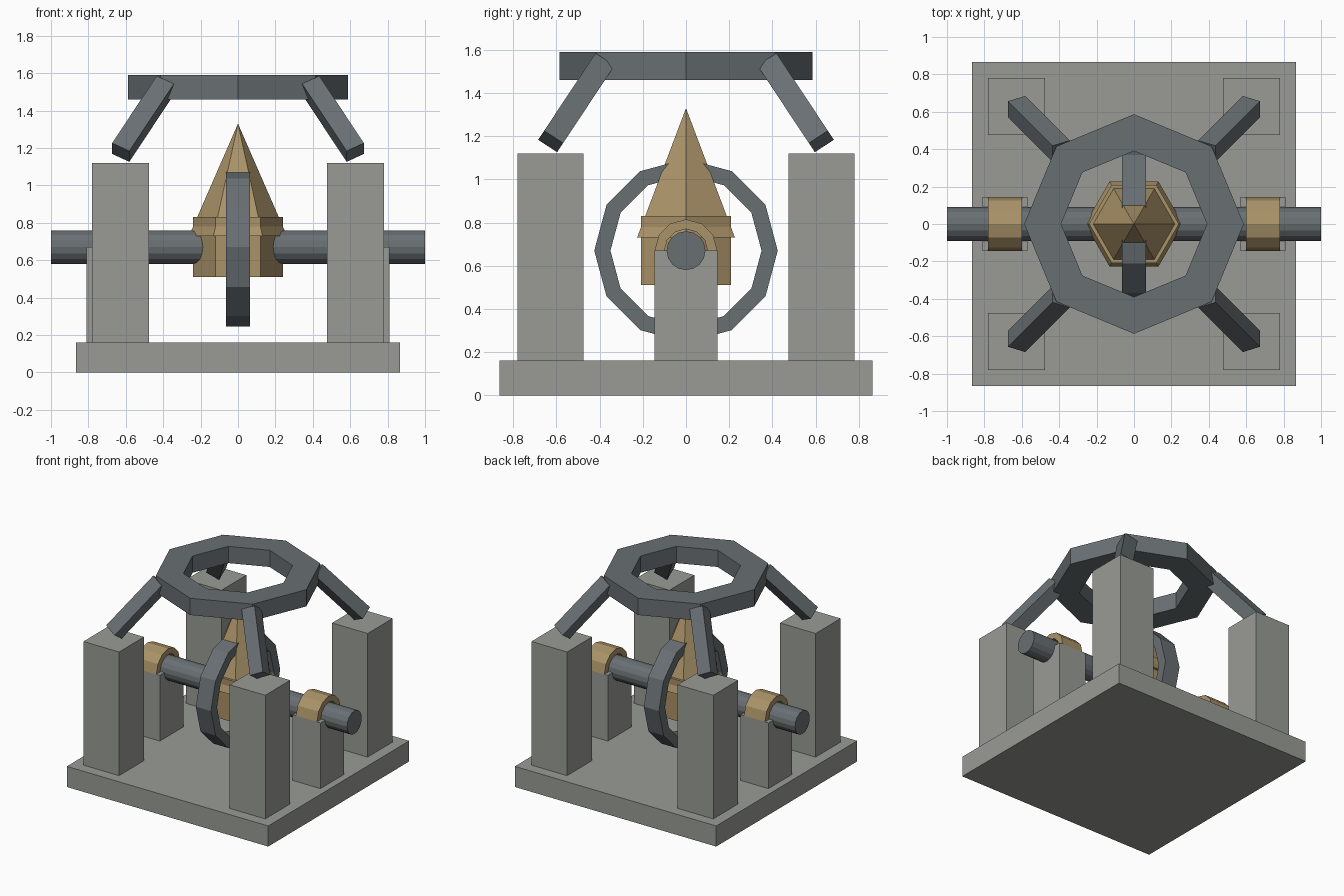
import bpy, bmesh
from math import pi, cos, sin
from mathutils import Matrix, Vector

if "Cube" in bpy.data.objects:
    bpy.data.objects.remove(bpy.data.objects["Cube"])


def material(name, rgb):
    m = bpy.data.materials.new(name)
    m.diffuse_color = (*rgb, 1)
    m.use_nodes = True
    m.node_tree.nodes["Principled BSDF"].inputs["Base Color"].default_value = m.diffuse_color
    return m


STONE = material("stone", (0.32, 0.33, 0.30))
STEEL = material("dark_steel", (0.14, 0.16, 0.17))
BRONZE = material("bronze", (0.40, 0.29, 0.14))
AXIS_X = Matrix.Rotation(pi / 2, 4, 'Y')   # turns a z-axis part along x


def finish(bm, name, mat):
    bmesh.ops.recalc_face_normals(bm, faces=bm.faces)
    mesh = bpy.data.meshes.new(name)
    bm.to_mesh(mesh)
    bm.free()
    mesh.materials.append(mat)
    ob = bpy.data.objects.new(name, mesh)
    bpy.context.collection.objects.link(ob)
    return ob


def box(name, lo, hi, mat):
    lo, hi = Vector(lo), Vector(hi)
    bm = bmesh.new()
    bmesh.ops.create_cube(bm, size=1, matrix=Matrix.Translation((lo + hi) / 2)
                          @ Matrix.Diagonal((*(hi - lo), 1)))
    return finish(bm, name, mat)


def cone(name, sides, r1, r2, depth, centre, mat, rot=Matrix()):
    bm = bmesh.new()
    bmesh.ops.create_cone(bm, cap_ends=True, segments=sides, radius1=r1, radius2=r2,
                          depth=depth, matrix=Matrix.Translation(centre) @ rot
                          @ Matrix.Rotation(pi / 2, 4, 'Z'))
    bmesh.ops.remove_doubles(bm, verts=bm.verts, dist=1e-5)
    return finish(bm, name, mat)


def ring(name, sides, outer, inner, depth, centre, mat, rot=Matrix()):
    bm = bmesh.new()
    place = Matrix.Translation(centre) @ rot
    section = [(outer, -depth / 2), (outer, depth / 2), (inner, depth / 2), (inner, -depth / 2)]
    loops = []
    for i in range(sides):
        a = 2 * pi * i / sides
        loops.append([bm.verts.new(place @ Vector((r * cos(a), r * sin(a), z)))
                      for r, z in section])
    for i in range(sides):
        p, q = loops[i], loops[(i + 1) % sides]
        for k in range(4):
            n = (k + 1) % 4
            bm.faces.new((p[k], q[k], q[n], p[n]))
    return finish(bm, name, mat)


def strut(name, top, foot, width, sx, sy):
    # square beam with one section axis kept in the yz plane, mirrored per corner
    top, foot = Vector(top), Vector(foot)
    d = foot - top
    e2 = Vector((0, -d.z, d.y)).normalized()
    e1 = e2.cross(d).normalized()
    m = Matrix((e1 * width, e2 * width, d)).transposed().to_4x4()
    bm = bmesh.new()
    bmesh.ops.create_cube(bm, size=1, matrix=Matrix.Diagonal((sx, sy, 1, 1))
                          @ Matrix.Translation((top + foot) / 2) @ m)
    return finish(bm, name, STEEL)


# Base slab
box("base", (-.865, -.865, 0), (.865, .865, .16), STONE)

# Corner posts and the slanted struts above them
for sx, lr in ((-1, "left"), (1, "right")):
    for sy, fb in ((-1, "front"), (1, "back")):
        x, y = .628 * sx, .628 * sy
        box(f"{fb}_{lr}_post", (x - .153, y - .153, .16), (x + .153, y + .153, 1.12), STONE)
        strut(f"{fb}_{lr}_strut", (.389, .389, 1.535), (.627, .627, 1.176), .105, sx, sy)

# Octagonal crown ring
ring("crown_ring", 8, .587, .39, .13, (0, 0, 1.525), STEEL)

# Shaft with a bearing and pedestal at each end
cone("shaft", 16, .09, .09, 2, (0, 0, .67), STEEL, AXIS_X)
for sx, lr in ((-1, "left"), (1, "right")):
    x = .69 * sx
    box(f"{lr}_pedestal", (x - .12, -.145, .16), (x + .12, .145, .67), STONE)
    ring(f"{lr}_bearing", 12, .145, .1, .18, (x, 0, .67), BRONZE, AXIS_X)

# Upright wheel ring around the hub
ring("wheel_ring", 12, .425, .35, .13, (0, 0, .67), STEEL, AXIS_X)

# Hexagonal hub and its pointed cap
cone("hub", 6, .24, .24, .32, (0, 0, .67), BRONZE)
cone("hub_spire", 6, .262, 0, .6, (0, 0, 1.03), BRONZE)
